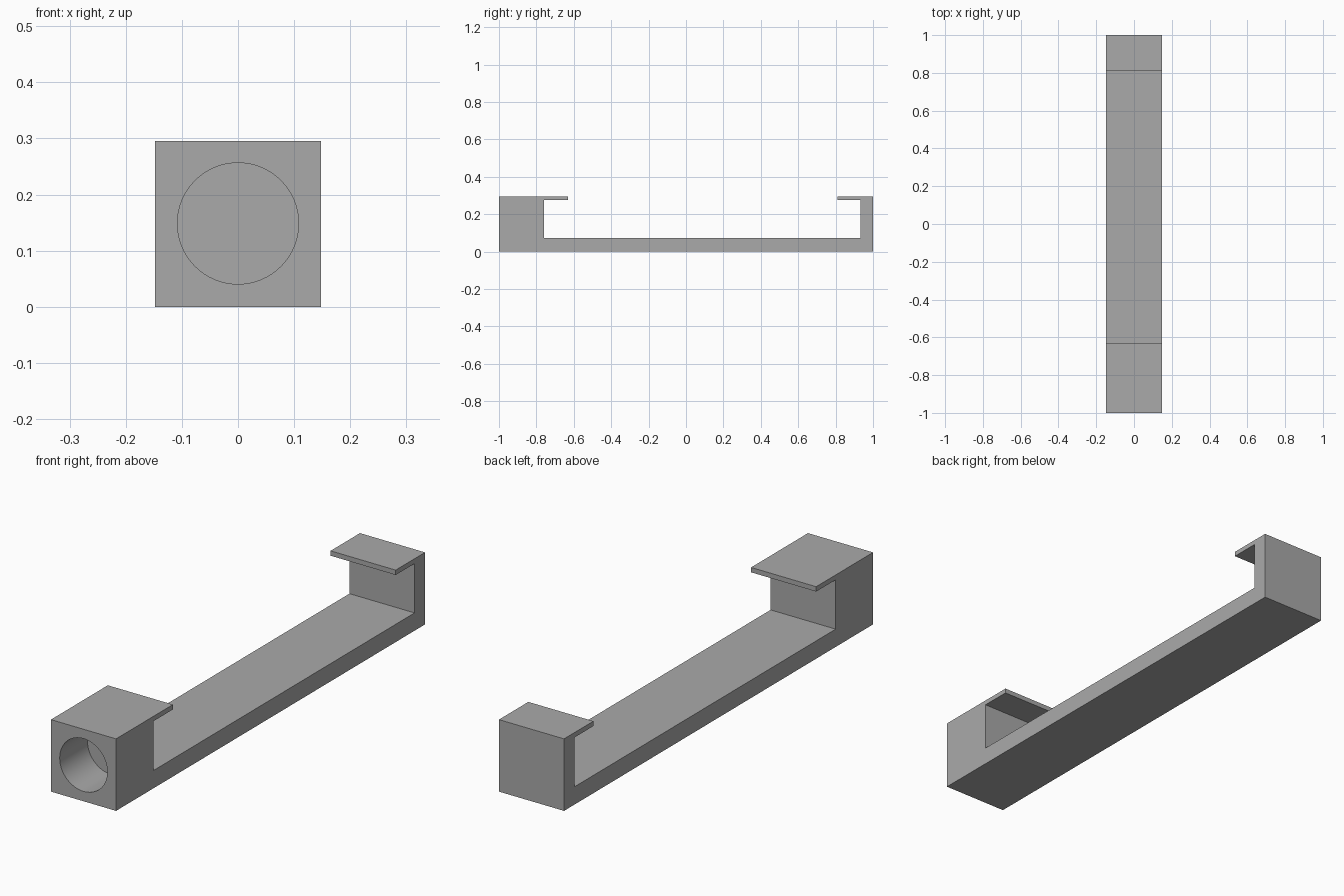
import bpy
import bmesh
import math
from mathutils import Vector

cube = bpy.data.objects.get("Cube")
if cube:
    bpy.data.objects.remove(cube, do_unlink=True)

WIDTH = HEIGHT = 0.295
FLOOR_TOP = 0.073
LIP_BOTTOM = 0.275
BLOCK_BACK = -0.758
WALL_FRONT = 0.932
FRONT_LIP = -0.632
BACK_LIP = 0.81
BORE_RADIUS = 0.108
BORE_DEPTH = 0.18

grey = bpy.data.materials.new("plain grey")
grey.use_nodes = True
colour = (0.4, 0.4, 0.4, 1)
grey.diffuse_color = colour
grey.node_tree.nodes["Principled BSDF"].inputs["Base Color"].default_value = colour


def add_object(name, bm):
    bmesh.ops.recalc_face_normals(bm, faces=bm.faces)
    mesh = bpy.data.meshes.new(name)
    bm.to_mesh(mesh)
    bm.free()
    mesh.materials.append(grey)
    obj = bpy.data.objects.new(name, mesh)
    bpy.context.collection.objects.link(obj)
    return obj


# Bracket: side profile (y, z) with both overhanging lips, extruded across x
profile = [
    (-1, 0), (1, 0), (1, HEIGHT), (BACK_LIP, HEIGHT), (BACK_LIP, LIP_BOTTOM),
    (WALL_FRONT, LIP_BOTTOM), (WALL_FRONT, FLOOR_TOP), (BLOCK_BACK, FLOOR_TOP),
    (BLOCK_BACK, LIP_BOTTOM), (FRONT_LIP, LIP_BOTTOM), (FRONT_LIP, HEIGHT), (-1, HEIGHT),
]
bm = bmesh.new()
side = bm.faces.new([bm.verts.new((-WIDTH / 2, y, z)) for y, z in profile])
extruded = bmesh.ops.extrude_face_region(bm, geom=[side], use_keep_orig=True)
moved = [v for v in extruded["geom"] if isinstance(v, bmesh.types.BMVert)]
bmesh.ops.translate(bm, verts=moved, vec=Vector((WIDTH, 0, 0)))
bracket = add_object("clip_bracket", bm)

# Blind round bore in the front block
OVERSHOOT = 0.1
bm = bmesh.new()
bmesh.ops.create_cone(bm, cap_ends=True, segments=64, radius1=BORE_RADIUS,
                      radius2=BORE_RADIUS, depth=BORE_DEPTH + OVERSHOOT)
cutter = add_object("bore_cutter", bm)
cutter.rotation_euler.x = math.pi / 2
cutter.location = (0, -1 + (BORE_DEPTH - OVERSHOOT) / 2, HEIGHT / 2 + 0.001)
cutter.hide_render = True

cut = bracket.modifiers.new("bore", "BOOLEAN")
cut.operation = "DIFFERENCE"
cut.solver = "EXACT"
cut.object = cutter
bpy.ops.object.select_all(action="DESELECT")
bracket.select_set(True)
bpy.context.view_layer.objects.active = bracket
bpy.ops.object.modifier_apply(modifier=cut.name)
bpy.data.objects.remove(cutter, do_unlink=True)

# Smooth bore wall, crisp box edges
bpy.ops.object.shade_smooth_by_angle(angle=math.radians(30))
